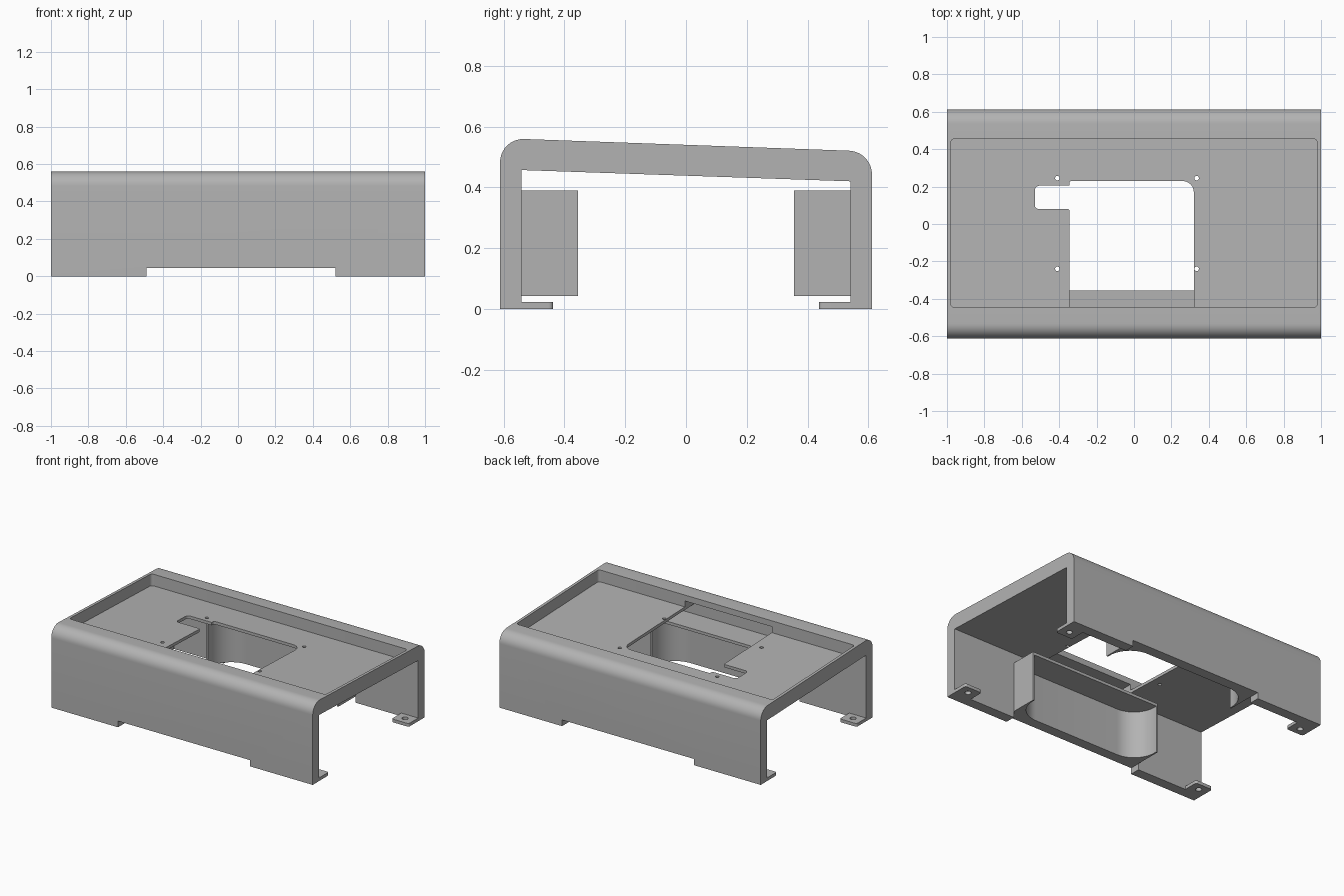
import bpy, bmesh, math
from mathutils import Vector

cube = bpy.data.objects.get("Cube")
if cube:
    bpy.data.objects.remove(cube, do_unlink=True)

grey = bpy.data.materials.new("plain_grey")
grey.use_nodes = True
COLOUR = (0.45, 0.45, 0.45, 1)
grey.diffuse_color = COLOUR
grey.node_tree.nodes["Principled BSDF"].inputs["Base Color"].default_value = COLOUR


def outline(corners, steps=10):
    """Expand (u, v, radius) corners into a rounded outline."""
    pts = []
    for i, (u, v, r) in enumerate(corners):
        p = Vector((u, v))
        if not r:
            pts.append(p)
            continue
        a = (Vector(corners[i - 1][:2]) - p).normalized()
        b = (Vector(corners[(i + 1) % len(corners)][:2]) - p).normalized()
        centre = p + r * (a + b)
        for k in range(steps + 1):
            t = math.pi / 2 * k / steps
            pts.append(centre - r * (b * math.cos(t) + a * math.sin(t)))
    return pts


def rect(u0, u1, v0, v1, r=0):
    return [(u0, v0, r), (u1, v0, r), (u1, v1, r), (u0, v1, r)]


def prism(name, pts, low, high, along_x=False):
    """Extrude an outline along z, or along x; low may depend on v."""
    low_at = low if callable(low) else lambda v: low
    bm = bmesh.new()
    rings = []
    for end in (low_at, lambda v: high):
        rings.append([bm.verts.new((end(v), u, v) if along_x else (u, v, end(v)))
                      for u, v in pts])
    n = len(pts)
    for ring in rings:
        bm.faces.new(ring)
    for i in range(n):
        j = (i + 1) % n
        bm.faces.new((rings[0][i], rings[0][j], rings[1][j], rings[1][i]))
    bmesh.ops.recalc_face_normals(bm, faces=bm.faces)
    mesh = bpy.data.meshes.new(name)
    bm.to_mesh(mesh)
    bm.free()
    mesh.materials.append(grey)
    obj = bpy.data.objects.new(name, mesh)
    bpy.context.collection.objects.link(obj)
    return obj


def activate(obj):
    bpy.ops.object.select_all(action="DESELECT")
    obj.select_set(True)
    bpy.context.view_layer.objects.active = obj


def cut(obj, cutter):
    cutter.hide_render = True
    mod = obj.modifiers.new("cut", "BOOLEAN")
    mod.operation = "DIFFERENCE"
    mod.solver = "EXACT"
    mod.object = cutter
    activate(obj)
    bpy.ops.object.modifier_apply(modifier=mod.name)
    bpy.data.objects.remove(cutter, do_unlink=True)


def hole(obj, x, y, r, low, high):
    pts = [(x + r * math.cos(k * math.tau / 20), y + r * math.sin(k * math.tau / 20))
           for k in range(20)]
    cut(obj, prism("hole_cutter", pts, low, high))


def finish(obj):
    activate(obj)
    bpy.ops.object.shade_smooth_by_angle(angle=math.radians(30))


W, INNER = 0.612, 0.541          # outer and inner half depth
X0, X1 = -0.49, 0.52             # extent of the brackets and wall notches

# Channel-shaped shell with a sloping top
shell = prism("shell", outline([
    (-W, 0, 0), (-W, 0.562, 0.08), (W, 0.518, 0.075), (W, 0, 0),
    (INNER, 0, 0), (INNER, 0.42, 0), (-INNER, 0.457, 0), (-INNER, 0, 0)]),
    -1, 1, along_x=True)

# Shallow tray in the top, parallel to the slope
cut(shell, prism("tray_cutter", outline(rect(-0.98, 0.98, -0.445, 0.455, 0.02), 5),
                 lambda v: 0.459 - 0.034 * v, 0.7))

# Opening with a side notch, running under the front rim
cut(shell, prism("opening_cutter", outline([
    (-0.345, -0.54, 0), (0.32, -0.54, 0), (0.32, 0.23, 0.06), (-0.345, 0.23, 0.01),
    (-0.345, 0.205, 0), (-0.53, 0.205, 0.025), (-0.53, 0.08, 0.02),
    (-0.345, 0.08, 0.01)], 6), 0.40, 0.515))

# Screw holes through the tray
for x in (-0.41, 0.335):
    for y in (-0.24, 0.245):
        hole(shell, x, y, 0.012, 0.38, 0.6)

# Notches under both long walls
cut(shell, prism("notch_cutter", outline(rect(X0, X1, -1, 1)), -0.1, 0.043))
finish(shell)

# Hollow brackets inside the long walls, each with a roof and rounded pocket
for side, s in (("front", -1), ("back", 1)):
    bracket = prism(side + "_bracket", outline(rect(X0, X1, s * 0.56, s * 0.355)),
                    0.043, 0.39)
    pocket = outline([(X0 + 0.01, s * 0.3, 0), (X1 - 0.01, s * 0.3, 0),
                      (X1 - 0.01, s * 0.54, 0.165), (X0 + 0.01, s * 0.54, 0.165)], 14)
    cut(bracket, prism("pocket_cutter", pocket, -0.1, 0.37))
    finish(bracket)

    # Mounting tabs at the bottom corners
    for end, e in (("left", 1), ("right", -1)):
        tab = prism(f"{side}_{end}_tab", outline([
            (e, s * 0.58, 0), (e, s * 0.437, 0.015),
            (e * 0.87, s * 0.437, 0.015), (e * 0.87, s * 0.58, 0)], 5), 0, 0.022)
        hole(tab, e * 0.935, s * 0.49, 0.02, -0.1, 0.1)
        finish(tab)
